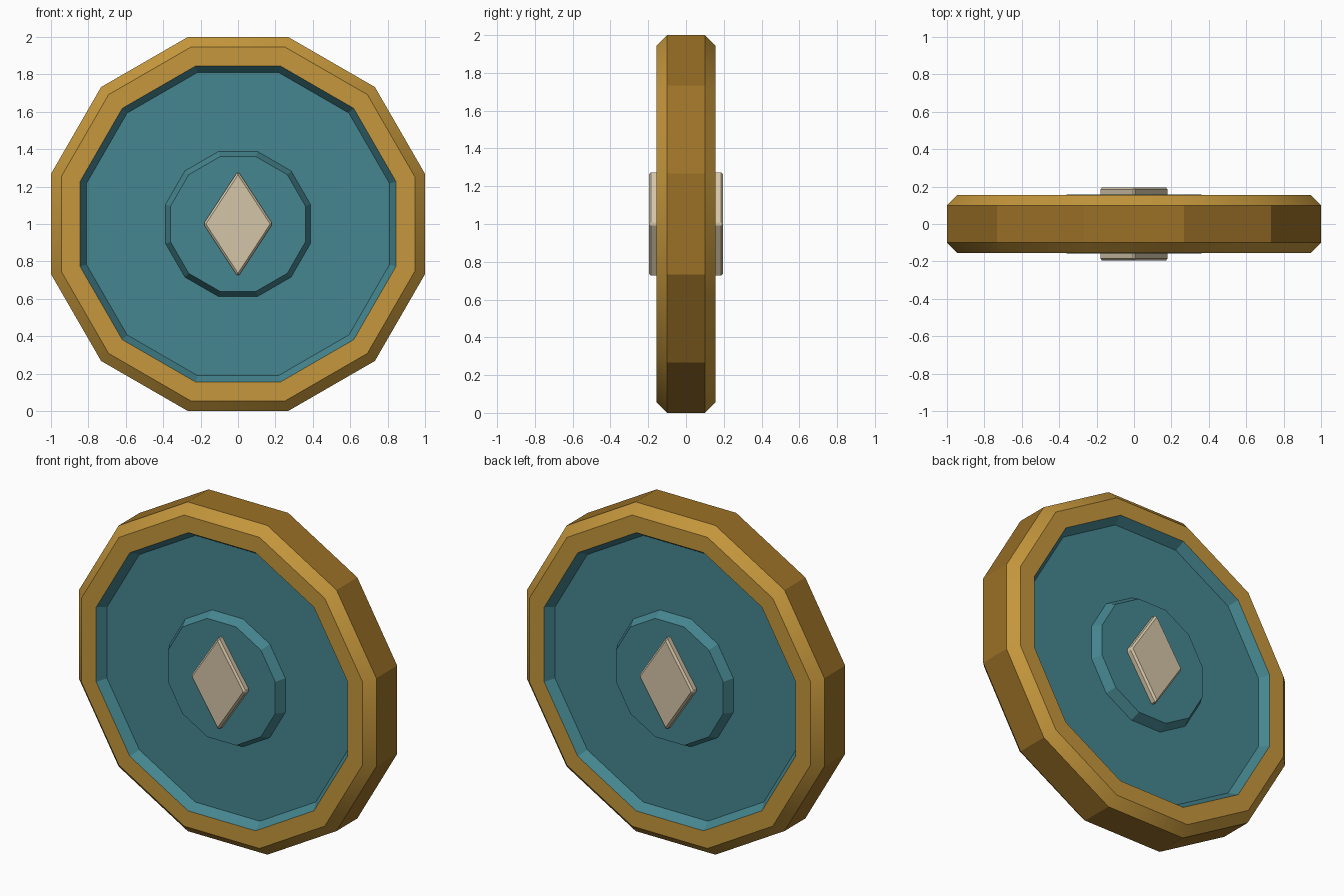
import bpy, bmesh, math

if "Cube" in bpy.data.objects:
    bpy.data.objects.remove(bpy.data.objects["Cube"])

N = 12  # sides of the wheel


def material(name, rgb):
    m = bpy.data.materials.new(name)
    m.diffuse_color = (*rgb, 1)
    m.use_nodes = True
    m.node_tree.nodes["Principled BSDF"].inputs["Base Color"].default_value = m.diffuse_color
    return m


gold = material("gold", (0.56, 0.31, 0.045))
bronze = material("dark gold", (0.33, 0.165, 0.02))
teal = material("teal", (0.06, 0.24, 0.28))
cream = material("cream", (0.66, 0.56, 0.39))


def add_object(name, bm, mats):
    bmesh.ops.recalc_face_normals(bm, faces=bm.faces)
    me = bpy.data.meshes.new(name)
    bm.to_mesh(me)
    bm.free()
    ob = bpy.data.objects.new(name, me)
    bpy.context.collection.objects.link(ob)
    for m in mats:
        me.materials.append(m)
    return ob


def lathe(name, profile, mats, closed=False):
    """Turn (apothem, y) points about the y axis; an unclosed profile gets end caps."""
    bm = bmesh.new()
    rings = []
    for a, y in profile:
        r = a / math.cos(math.pi / N)
        rings.append([bm.verts.new((r * math.cos(t), y, 1 + r * math.sin(t)))
                      for t in (math.pi / N * (2 * k + 1) for k in range(N))])
    pairs = list(zip(rings, rings[1:]))
    if closed:
        pairs.append((rings[-1], rings[0]))
    else:
        bm.faces.new(rings[0])
        bm.faces.new(rings[-1])
    for p, q in pairs:
        for k in range(N):
            j = (k + 1) % N
            bm.faces.new((p[k], p[j], q[j], q[k]))
    return add_object(name, bm, mats)


def smooth(ob, degrees):
    bpy.ops.object.select_all(action='DESELECT')
    ob.select_set(True)
    bpy.context.view_layer.objects.active = ob
    bpy.ops.object.shade_smooth_by_angle(angle=math.radians(degrees))


# Chamfered rim, darker on its outer tread
rim = lathe("rim", [(0.845, -0.155), (0.945, -0.155), (1.0, -0.10),
                    (1.0, 0.10), (0.945, 0.155), (0.845, 0.155)],
            [gold, bronze], closed=True)
for f in rim.data.polygons:
    if abs(f.normal.y) < 0.1 and math.hypot(f.center.x, f.center.z - 1) > 0.95:
        f.material_index = 1
smooth(rim, 23)

# Recessed disc with sloped wall and raised hub on both sides
half = [(0.36, -0.157), (0.388, -0.10), (0.81, -0.10), (0.845, -0.155)]
lathe("disc_and_hub", half + [(a, -y) for a, y in reversed(half)], [teal])

# Bevelled diamond plate on each side of the hub
for name, s in (("front_diamond", -1), ("back_diamond", 1)):
    bm = bmesh.new()
    base = bm.faces.new([bm.verts.new((x, s * 0.15, 1 + z)) for x, z in
                         ((0.185, 0), (0, 0.283), (-0.185, 0), (0, -0.283))])
    top = bmesh.ops.extrude_face_region(bm, geom=[base], use_keep_orig=True)
    bmesh.ops.translate(bm, vec=(0, s * 0.046, 0),
                        verts=[v for v in top["geom"] if isinstance(v, bmesh.types.BMVert)])
    bmesh.ops.recalc_face_normals(bm, faces=bm.faces)
    edges = [e for e in bm.edges if any(abs(v.co.y) > 0.17 for v in e.verts)]
    bmesh.ops.bevel(bm, geom=edges, offset=0.011, segments=1, affect='EDGES')
    add_object(name, bm, [cream])
